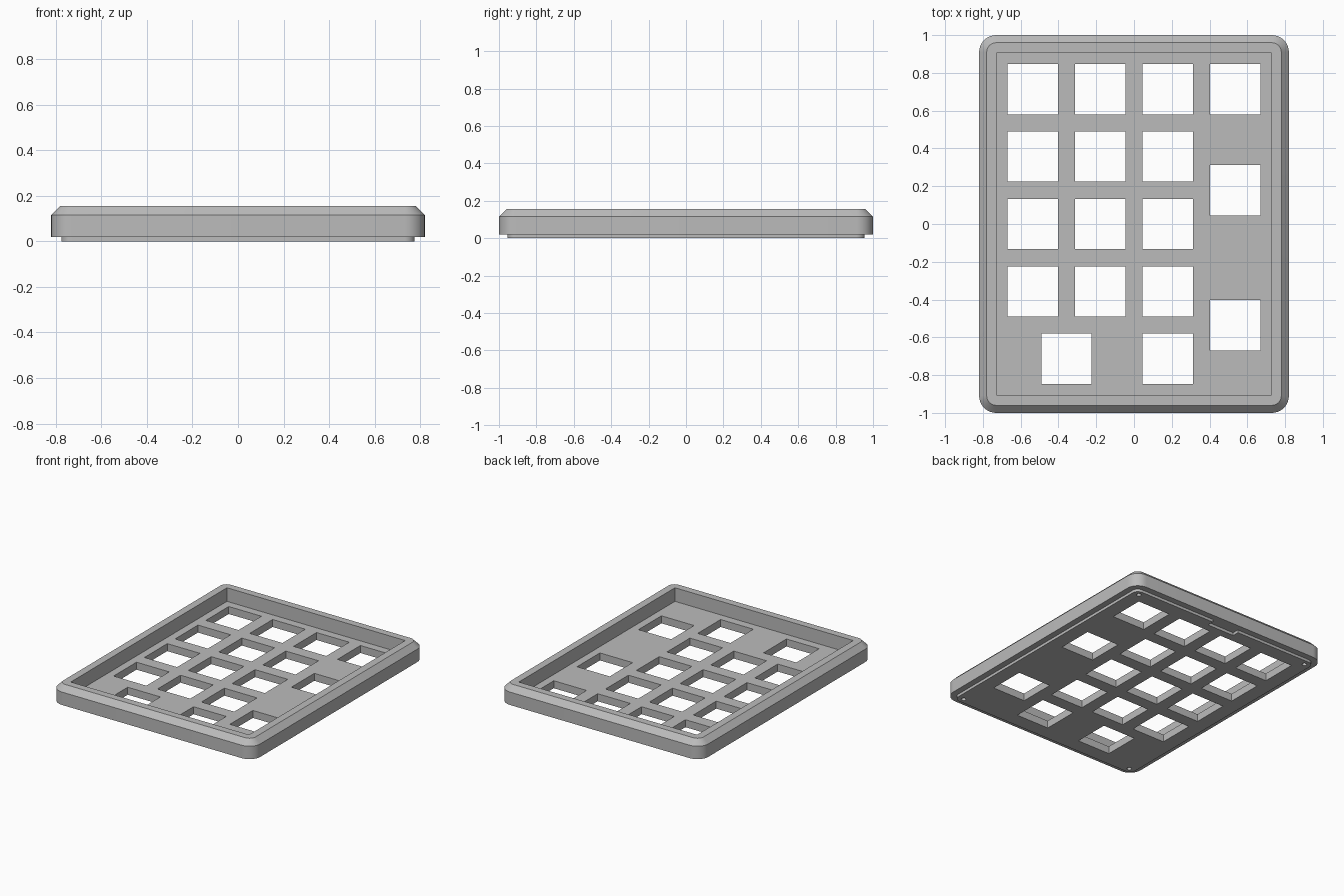
import bpy, bmesh
from math import cos, sin, pi
from mathutils import Matrix, Vector

if "Cube" in bpy.data.objects:
    bpy.data.objects.remove(bpy.data.objects["Cube"])

GREY = (0.5, 0.5, 0.5, 1)
mat = bpy.data.materials.new("plain grey")
mat.use_nodes = True
mat.diffuse_color = GREY
mat.node_tree.nodes["Principled BSDF"].inputs["Base Color"].default_value = GREY


def make_object(name, bm):
    bmesh.ops.recalc_face_normals(bm, faces=bm.faces)
    mesh = bpy.data.meshes.new(name)
    bm.to_mesh(mesh)
    bm.free()
    mesh.materials.append(mat)
    obj = bpy.data.objects.new(name, mesh)
    bpy.context.collection.objects.link(obj)
    return obj


def rounded_ring(bm, hx, hy, r, z, steps=8):
    """Rounded rectangle of vertices at height z."""
    ring = []
    for q, (sx, sy) in enumerate(((1, 1), (-1, 1), (-1, -1), (1, -1))):
        for i in range(steps + 1):
            a = (q + i / steps) * pi / 2
            ring.append(bm.verts.new((sx * (hx - r) + r * cos(a),
                                      sy * (hy - r) + r * sin(a), z)))
    return ring


def add_box(bm, x0, x1, y0, y1, z0, z1):
    size = Vector((x1 - x0, y1 - y0, z1 - z0))
    centre = Vector((x0 + x1, y0 + y1, z0 + z1)) / 2
    bmesh.ops.create_cube(bm, size=1, matrix=Matrix.Translation(centre) @ Matrix.Diagonal(size).to_4x4())


def cut(target, bm):
    """Subtract the solids in bm from the target."""
    cutter = make_object("cutter", bm)
    cutter.hide_render = True
    mod = target.modifiers.new("cut", 'BOOLEAN')
    mod.operation = 'DIFFERENCE'
    mod.solver = 'EXACT'
    mod.object = cutter
    bpy.context.view_layer.objects.active = target
    bpy.ops.object.modifier_apply(modifier=mod.name)
    bpy.data.objects.remove(cutter)


# Body: stepped bottom lip, straight walls and a chamfered rim
bm = bmesh.new()
profile = [(0.775, 0.955, 0.045, 0), (0.775, 0.955, 0.045, 0.02),
           (0.82, 1, 0.09, 0.02), (0.82, 1, 0.09, 0.115), (0.78, 0.96, 0.05, 0.155)]
rings = [rounded_ring(bm, *p) for p in profile]
for low, high in zip(rings, rings[1:]):
    for i in range(len(low)):
        j = (i + 1) % len(low)
        bm.faces.new((low[i], low[j], high[j], high[i]))
bm.faces.new(rings[0][::-1])
bm.faces.new(rings[-1])
case = make_object("keypad_case", bm)

# Tray opening above the floor plate
bm = bmesh.new()
add_box(bm, -0.725, 0.725, -0.907, 0.907, 0.055, 0.3)
cut(case, bm)

# Key openings on a regular pitch, with wide and tall keys between positions
PITCH, HALF = 0.357, 0.133
keys = [(c, r) for c in (-1.5, -0.5, 0.5) for r in (2, 1, 0, -1)]
keys += [(1.5, 2), (1.5, 0.5), (1.5, -1.5), (-1, -2), (0.5, -2)]
bm = bmesh.new()
for c, r in keys:
    x, y = c * PITCH, r * PITCH
    add_box(bm, x - HALF, x + HALF, y - HALF, y + HALF, -0.1, 0.1)
cut(case, bm)

# Connector notch in the lip and blind screw holes under the corners
bm = bmesh.new()
add_box(bm, -0.11, 0.11, 0.905, 0.97, -0.05, 0.021)
for sx in (-1, 1):
    for sy in (-1, 1):
        bmesh.ops.create_cone(bm, cap_ends=True, segments=16, radius1=0.016, radius2=0.016, depth=0.09,
                              matrix=Matrix.Translation((sx * 0.726, sy * 0.915, 0)))
cut(case, bm)

# Smooth corners, crisp edges
bpy.ops.object.select_all(action='DESELECT')
case.select_set(True)
bpy.context.view_layer.objects.active = case
bpy.ops.object.shade_smooth_by_angle(angle=pi / 6)
